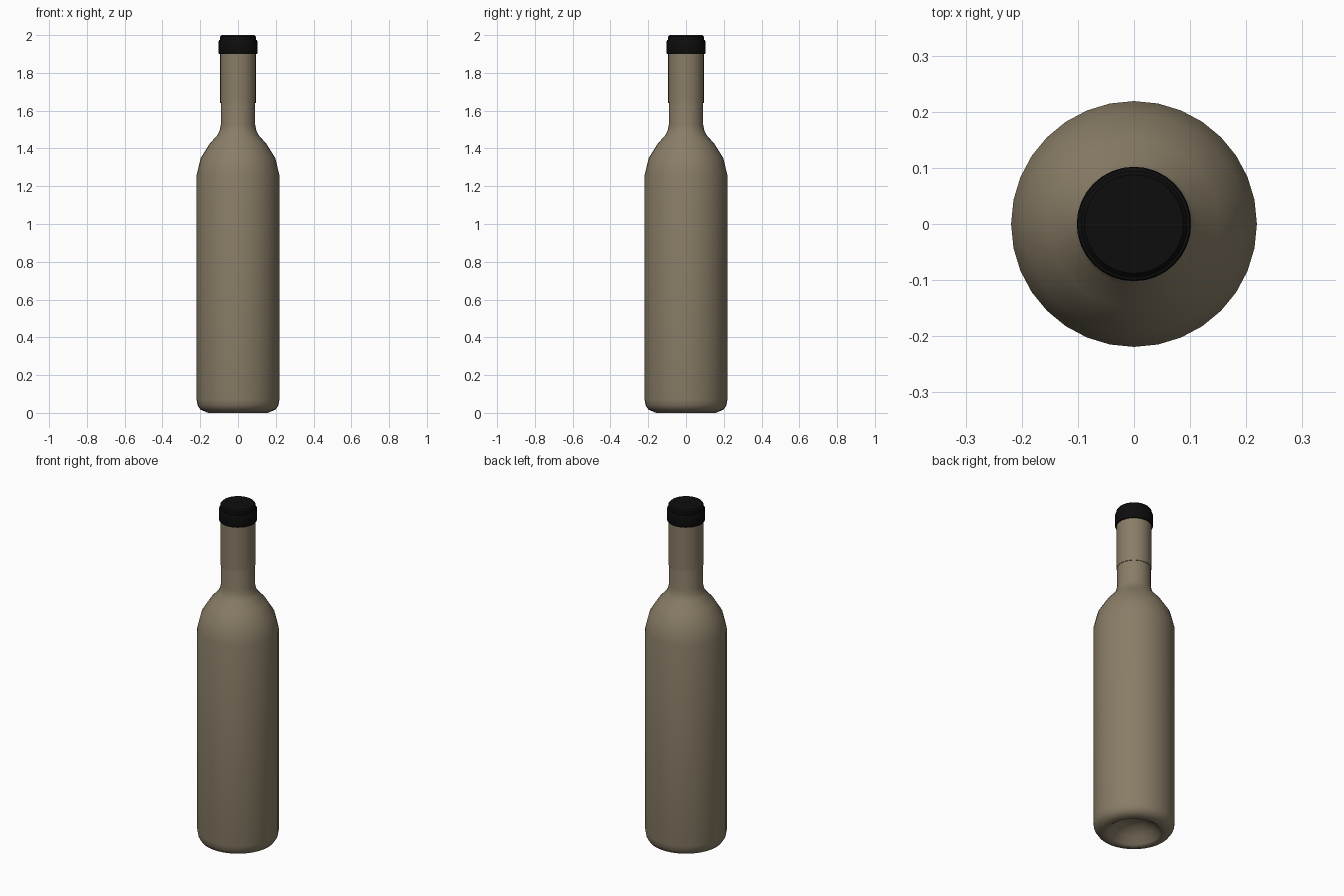
import bpy, bmesh, math

if "Cube" in bpy.data.objects:
    bpy.data.objects.remove(bpy.data.objects["Cube"])

SIDES = 32

def material(name, color):
    m = bpy.data.materials.new(name)
    m.diffuse_color = (*color, 1)
    m.use_nodes = True
    m.node_tree.nodes["Principled BSDF"].inputs["Base Color"].default_value = m.diffuse_color
    return m

def lathe(name, profile, mat, angle=50):
    """Revolve (radius, z) points around z; radius 0 closes an end."""
    bm = bmesh.new()
    verts = [bm.verts.new((r, 0, z)) for r, z in profile]
    edges = [bm.edges.new(p) for p in zip(verts, verts[1:])]
    bmesh.ops.spin(bm, geom=verts + edges, cent=(0, 0, 0), axis=(0, 0, 1),
                   angle=math.tau, steps=SIDES, use_merge=False)
    bmesh.ops.remove_doubles(bm, verts=bm.verts, dist=1e-4)
    bmesh.ops.recalc_face_normals(bm, faces=bm.faces)
    mesh = bpy.data.meshes.new(name)
    bm.to_mesh(mesh)
    bm.free()
    ob = bpy.data.objects.new(name, mesh)
    bpy.context.collection.objects.link(ob)
    mesh.materials.append(mat)
    bpy.ops.object.select_all(action='DESELECT')
    ob.select_set(True)
    bpy.context.view_layer.objects.active = ob
    bpy.ops.object.shade_smooth_by_angle(angle=math.radians(angle))
    return ob

glass = material("brown_glass", (0.25, 0.205, 0.135))
black = material("black_cap", (0.004, 0.004, 0.004))

# Bottle body with a hollow punt underneath, shoulder and neck
lathe("bottle", [
    (0, 0.085), (0.06, 0.075), (0.11, 0.045), (0.14, 0.012), (0.158, 0.0),
    (0.2, 0.018), (0.214, 0.04), (0.219, 0.07), (0.219, 1.26), (0.197, 1.35),
    (0.15, 1.425), (0.108, 1.472), (0.097, 1.495), (0.091, 1.525),
    (0.091, 1.95), (0, 1.95)], glass, 70)

# Thin sleeve around the upper neck
lathe("neck_sleeve", [
    (0.091, 1.64), (0.094, 1.64), (0.094, 1.905), (0.091, 1.905)], glass)

# Cap with a slightly narrower rounded top
lathe("cap", [
    (0.091, 1.9), (0.1, 1.9), (0.102, 1.904), (0.102, 1.968), (0.1, 1.973),
    (0.095, 1.975), (0.095, 1.992), (0.088, 2.0), (0, 2.0)], black, 40)
